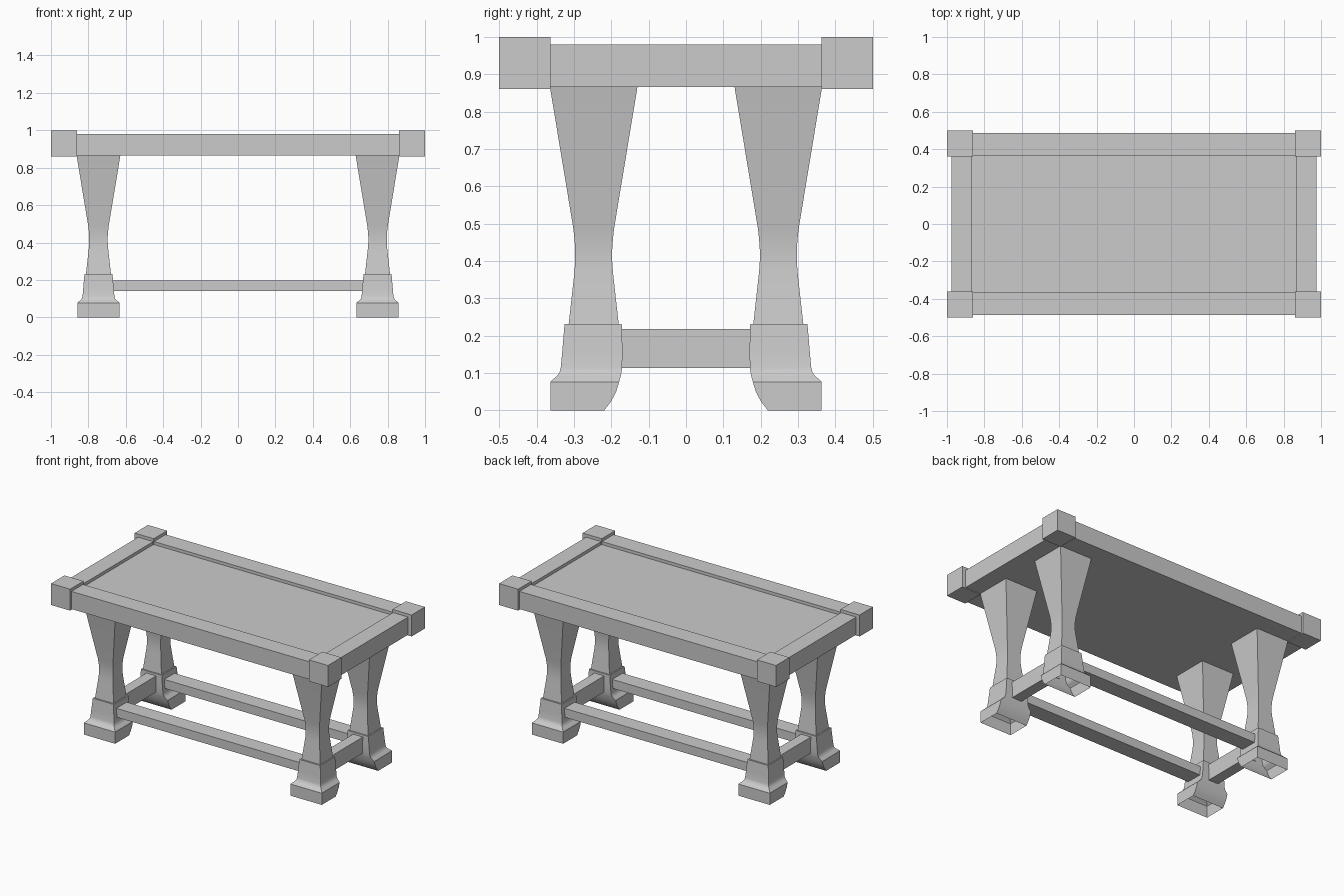
import bpy, bmesh, math

if "Cube" in bpy.data.objects:
    bpy.data.objects.remove(bpy.data.objects["Cube"])


def finish(name, bm, mirror=(False, False), smooth=False):
    bmesh.ops.recalc_face_normals(bm, faces=bm.faces[:])
    mesh = bpy.data.meshes.new(name)
    bm.to_mesh(mesh)
    bm.free()
    ob = bpy.data.objects.new(name, mesh)
    bpy.context.collection.objects.link(ob)
    if smooth:
        bpy.ops.object.select_all(action='DESELECT')
        ob.select_set(True)
        bpy.context.view_layer.objects.active = ob
        bpy.ops.object.shade_smooth_by_angle(angle=math.radians(35))
    if any(mirror):
        mod = ob.modifiers.new("Mirror", 'MIRROR')
        mod.use_axis = (mirror[0], mirror[1], False)
        mod.use_mirror_merge = False
    return ob


def loft(name, sections, cap_bottom=True, **kw):
    """Stack rectangles (z, x0, x1, y0, y1) from top to bottom."""
    bm = bmesh.new()
    rings = [[bm.verts.new(p) for p in ((x0, y0, z), (x1, y0, z), (x1, y1, z), (x0, y1, z))]
             for z, x0, x1, y0, y1 in sections]
    for a, b in zip(rings, rings[1:]):
        for i in range(4):
            j = (i + 1) % 4
            bm.faces.new((a[i], a[j], b[j], b[i]))
    bm.faces.new(rings[0])
    if cap_bottom:
        bm.faces.new(rings[-1])
    return finish(name, bm, **kw)


def box(name, x0, x1, y0, y1, z0, z1, mirror=(False, False)):
    return loft(name, [(z1, x0, x1, y0, y1), (z0, x0, x1, y0, y1)], mirror=mirror)


BOTH = (True, True)

# Table top: corner blocks, edge rails and recessed panel
box("corner_block", 0.862, 1.0, 0.362, 0.5, 0.86, 1.0, BOTH)
box("long_edge_rail", -0.862, 0.862, 0.366, 0.486, 0.865, 0.98, (False, True))
box("short_edge_rail", 0.866, 0.975, -0.362, 0.362, 0.865, 0.98, (True, False))
box("top_panel", -0.866, 0.866, -0.366, 0.366, 0.865, 0.96)

# Waisted legs: (height, half width)
CX, CY = 0.746, 0.247
leg = [(0.865, 0.117), (0.49, 0.055), (0.46, 0.0515), (0.43, 0.0495), (0.40, 0.0495),
       (0.37, 0.0515), (0.33, 0.056), (0.23, 0.067)]
loft("leg", [(z, CX - h, CX + h, CY - h, CY + h) for z, h in leg], mirror=BOTH, smooth=True)

# Flared feet, hollow underneath, undercut on the inner side: (height, half width, inner y)
foot = [(0.232, 0.075, 0.172), (0.16, 0.081, 0.170), (0.115, 0.085, 0.171),
        (0.10, 0.089, 0.173), (0.09, 0.098, 0.175), (0.08, 0.110, 0.178),
        (0.076, 0.113, 0.179), (0.05, 0.113, 0.187), (0.025, 0.113, 0.200), (0.0, 0.113, 0.219)]
loft("foot", [(z, CX - h, CX + h, yi, 0.25 + h) for z, h, yi in foot],
     cap_bottom=False, mirror=BOTH, smooth=True)

# Stretchers between the feet
box("long_stretcher", -0.668, 0.668, CY - 0.053, CY + 0.053, 0.14, 0.198, (False, True))
box("short_stretcher", CX - 0.035, CX + 0.035, -0.174, 0.174, 0.113, 0.218, (True, False))
